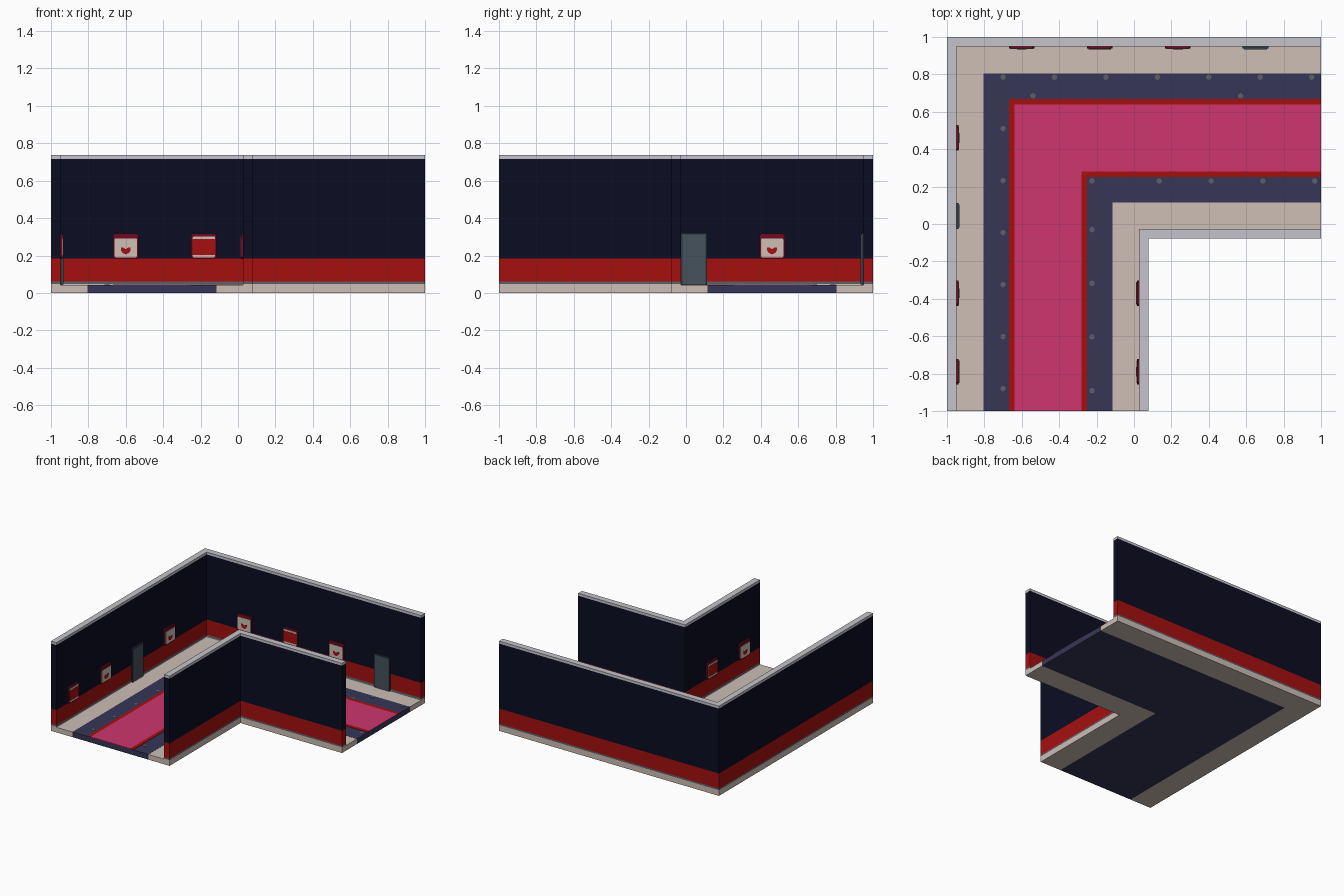
import bpy, bmesh, math

if "Cube" in bpy.data.objects:
    bpy.data.objects.remove(bpy.data.objects["Cube"])


def mat(name, hexa):
    m = bpy.data.materials.new(name)
    c = [int(hexa[i:i + 2], 16) / 255 for i in (0, 2, 4)]
    m.diffuse_color = [v / 12.92 if v < 0.04045 else ((v + 0.055) / 1.055) ** 2.4 for v in c] + [1]
    m.use_nodes = True
    m.node_tree.nodes["Principled BSDF"].inputs["Base Color"].default_value = m.diffuse_color
    return m


BEIGE = mat("beige floor", "cdbfb6")
NAVY = mat("navy floor", "363657")
PINK = mat("pink carpet", "cd366e")
RED = mat("red trim", "a61010")
DARK = mat("midnight wall", "0b0c22")
CAP = mat("pale grey cap", "c4c4cb")
GREY = mat("grey skirting", "5e5e6a")
SLATE = mat("slate door", "45525c")
EDGE = mat("dark slate frame", "2c363d")
CRIMSON = mat("crimson frame", "6e0a20")


def finish(name, bm, mats):
    bmesh.ops.recalc_face_normals(bm, faces=bm.faces)
    me = bpy.data.meshes.new(name)
    bm.to_mesh(me)
    bm.free()
    for m in mats:
        me.materials.append(m)
    ob = bpy.data.objects.new(name, me)
    bpy.context.collection.objects.link(ob)
    return ob


def l_band(name, a, b, levels, mats):
    """L-shaped strip between offsets a and b, stacked in coloured layers."""
    plan = [(a, -1), (a, -a), (1, -a), (1, -b), (b, -b), (b, -1)]
    bm = bmesh.new()
    rings = [[bm.verts.new((x, y, z)) for x, y in plan] for z in levels]
    for k in range(len(mats)):
        for i in range(6):
            j = (i + 1) % 6
            f = bm.faces.new((rings[k][i], rings[k][j], rings[k + 1][j], rings[k + 1][i]))
            f.material_index = k
    for ring, idx in ((rings[0], 0), (rings[-1], len(mats) - 1)):
        for q in ((0, 1, 4, 5), (1, 2, 3, 4)):
            bm.faces.new([ring[i] for i in q]).material_index = idx
    return finish(name, bm, mats)


def plate(name, pts, out0, out1, m, place):
    """Profile in the wall plane, thickened away from the wall."""
    bm = bmesh.new()
    front = [bm.verts.new((x, -out1, z)) for x, z in pts]
    back = [bm.verts.new((x, -out0, z)) for x, z in pts]
    bm.faces.new(front)
    bm.faces.new(back)
    for i in range(len(pts)):
        j = (i + 1) % len(pts)
        bm.faces.new((front[i], front[j], back[j], back[i]))
    ob = finish(name, bm, [m])
    ob.location = (place[0], place[1], 0)
    ob.rotation_euler.z = math.radians(place[2])


def rect(w, z0, z1, c=0.0):
    h = w / 2
    if c == 0:
        return [(-h, z0), (h, z0), (h, z1), (-h, z1)]
    return [(-h + c, z0), (h - c, z0), (h, z0 + c), (h, z1 - c),
            (h - c, z1), (-h + c, z1), (-h, z1 - c), (-h, z0 + c)]


# Floor strips, outer to inner
F = 0.042
l_band("outer_pavement", -1, -0.805, [0, F], [BEIGE])
l_band("centre_floor", -0.805, -0.115, [0, F + 0.001], [NAVY])
l_band("inner_pavement", -0.115, 0.078, [0, F], [BEIGE])

# Carpet with red borders
l_band("carpet_outer_border", -0.668, -0.64, [F, F + 0.004], [RED])
l_band("carpet", -0.64, -0.282, [F, F + 0.004], [PINK])
l_band("carpet_inner_border", -0.282, -0.252, [F, F + 0.004], [RED])

# Banded walls
for name, a, b in (("outer_wall", -1, -0.95), ("inner_wall", 0.028, 0.078)):
    l_band(name, a, b, [F, 0.047, 0.06, 0.183, 0.717, 0.737],
           [BEIGE, GREY, RED, DARK, CAP])

# Floor studs
spots = [(-0.7 + 0.275 * i, 0.785) for i in range(7)]
spots += [(-0.7, 0.51 - 0.278 * i) for i in range(6)]
spots += [(-0.225, 0.23), (-0.54, 0.685), (0.57, 0.685)]
spots += [(0.135 + 0.277 * i, 0.23) for i in range(4)]
spots += [(-0.225, -0.03 - 0.287 * i) for i in range(4)]
bm = bmesh.new()
for x, y in spots:
    ring = [bm.verts.new((x + 0.015 * math.cos(t * math.pi / 4),
                          y + 0.015 * math.sin(t * math.pi / 4), F)) for t in range(8)]
    f = bm.faces.new(ring)
    top = bmesh.ops.extrude_face_region(bm, geom=[f])["geom"]
    for v in top:
        if isinstance(v, bmesh.types.BMVert):
            v.co.z += 0.003
finish("floor_studs", bm, [GREY])

# Wall signs: (x, y, rotation, style)
signs = [(-0.6, 0.95, 0, "emblem"), (-0.182, 0.95, 0, "band"), (0.235, 0.95, 0, "emblem"),
         (-0.95, 0.46, 90, "emblem"), (-0.95, -0.37, 90, "emblem"), (-0.95, -0.79, 90, "band"),
         (0.028, -0.37, -90, "band"), (0.028, -0.79, -90, "emblem")]
heart = [(0, 0.206), (0.018, 0.214), (0.026, 0.228), (0.026, 0.242), (0.012, 0.242),
         (0, 0.234), (-0.012, 0.242), (-0.026, 0.242), (-0.026, 0.228), (-0.018, 0.214)]
for x, y, r, style in signs:
    p = (x, y, r)
    plate("sign_frame", rect(0.136, 0.182, 0.317, 0.01), 0, 0.012, CRIMSON, p)
    if style == "emblem":
        plate("sign_panel", rect(0.12, 0.19, 0.292, 0.006), 0.012, 0.0145, BEIGE, p)
        plate("sign_emblem", heart, 0.0145, 0.016, RED, p)
    else:
        plate("sign_panel", rect(0.12, 0.19, 0.302, 0.006), 0.012, 0.0145, BEIGE, p)
        plate("sign_band", rect(0.12, 0.203, 0.288), 0.0145, 0.016, RED, p)

# Doors
for p in ((0.65, 0.95, 0), (-0.95, 0.042, 90)):
    plate("door_frame", rect(0.138, F, 0.32), 0, 0.012, EDGE, p)
    plate("door_panel", rect(0.124, F + 0.004, 0.313), 0.012, 0.016, SLATE, p)
